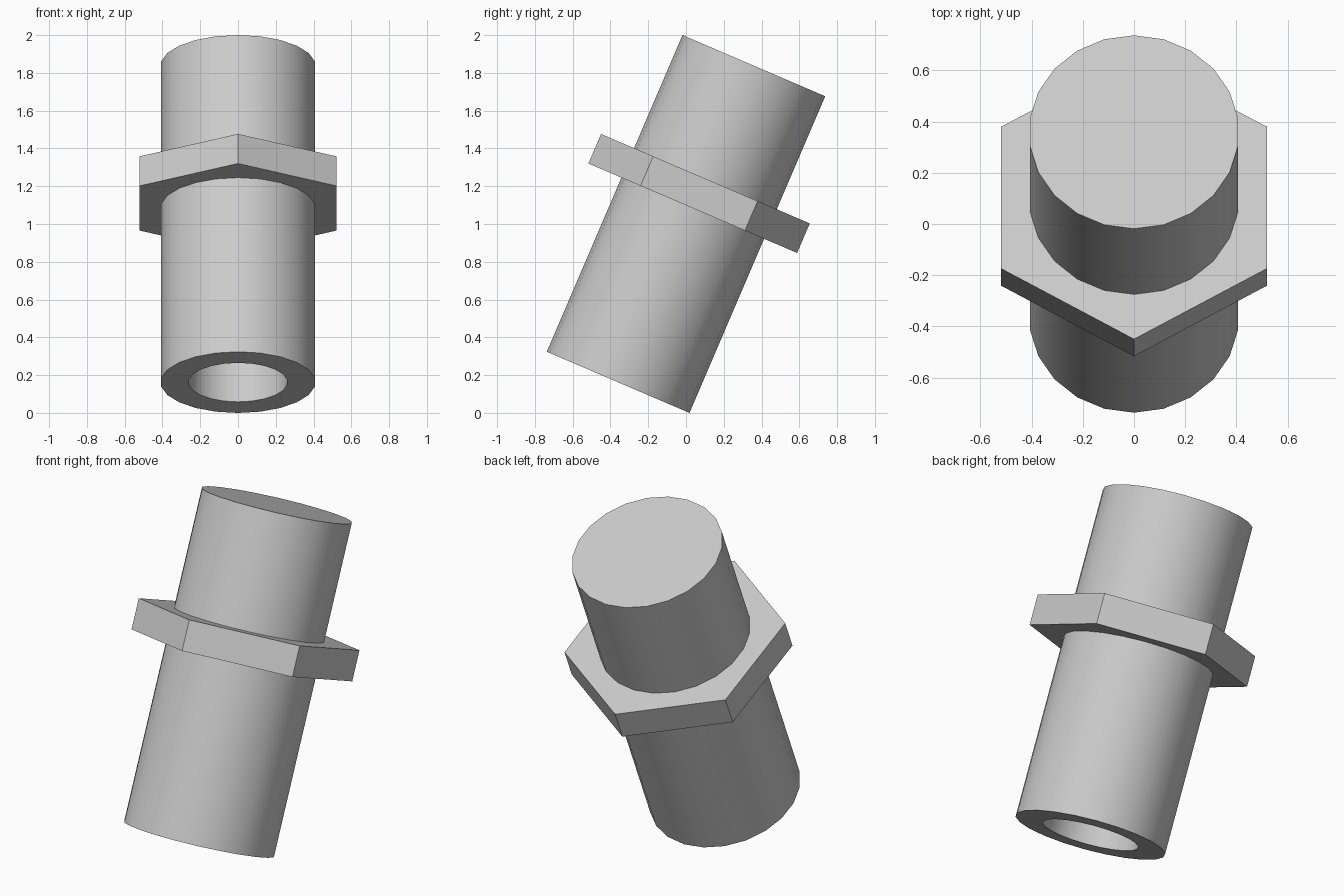
import bpy
import bmesh
import math
from mathutils import Matrix

if "Cube" in bpy.data.objects:
    bpy.data.objects.remove(bpy.data.objects["Cube"], do_unlink=True)

TILT = math.radians(23.2)
HALF = 0.912        # half the barrel length
RADIUS = 0.411
BORE = 0.262
NUT_LOW, NUT_HIGH = 0.091, 0.261

grey = bpy.data.materials.new("plain grey")
grey.use_nodes = True
colour = (0.6, 0.6, 0.6, 1)
grey.diffuse_color = colour
grey.node_tree.nodes["Principled BSDF"].inputs["Base Color"].default_value = colour


def ring(bm, radius, z, sides):
    """Ring of vertices with a corner pointing along +y."""
    steps = [math.tau * i / sides for i in range(sides)]
    return [bm.verts.new((radius * math.sin(a), radius * math.cos(a), z)) for a in steps]


def bridge(bm, a, b):
    for i in range(len(a)):
        j = (i + 1) % len(a)
        bm.faces.new((a[i], a[j], b[j], b[i]))


def finish(bm, name):
    """Turn the mesh into a tilted object standing on the ground."""
    bmesh.ops.recalc_face_normals(bm, faces=bm.faces)
    bm.transform(Matrix.Translation((0, 0, 1)) @ Matrix.Rotation(-TILT, 4, "X"))
    mesh = bpy.data.meshes.new(name)
    bm.to_mesh(mesh)
    bm.free()
    mesh.materials.append(grey)
    obj = bpy.data.objects.new(name, mesh)
    bpy.context.collection.objects.link(obj)
    bpy.ops.object.select_all(action="DESELECT")
    obj.select_set(True)
    bpy.context.view_layer.objects.active = obj
    bpy.ops.object.shade_smooth_by_angle(angle=math.radians(30))


# Barrel: closed top, blind bore from the bottom up to the collar
bm = bmesh.new()
profile = [(RADIUS, HALF), (RADIUS, -HALF), (BORE, -HALF), (BORE, NUT_LOW)]
rings = [ring(bm, r, z, 22) for r, z in profile]
for a, b in zip(rings, rings[1:]):
    bridge(bm, a, b)
bm.faces.new(rings[0])
bm.faces.new(rings[-1])
finish(bm, "barrel")

# Hexagonal collar around the barrel
bm = bmesh.new()
low, high = (ring(bm, 0.601, z, 6) for z in (NUT_LOW, NUT_HIGH))
bridge(bm, low, high)
bm.faces.new(low)
bm.faces.new(high)
finish(bm, "hex_collar")
